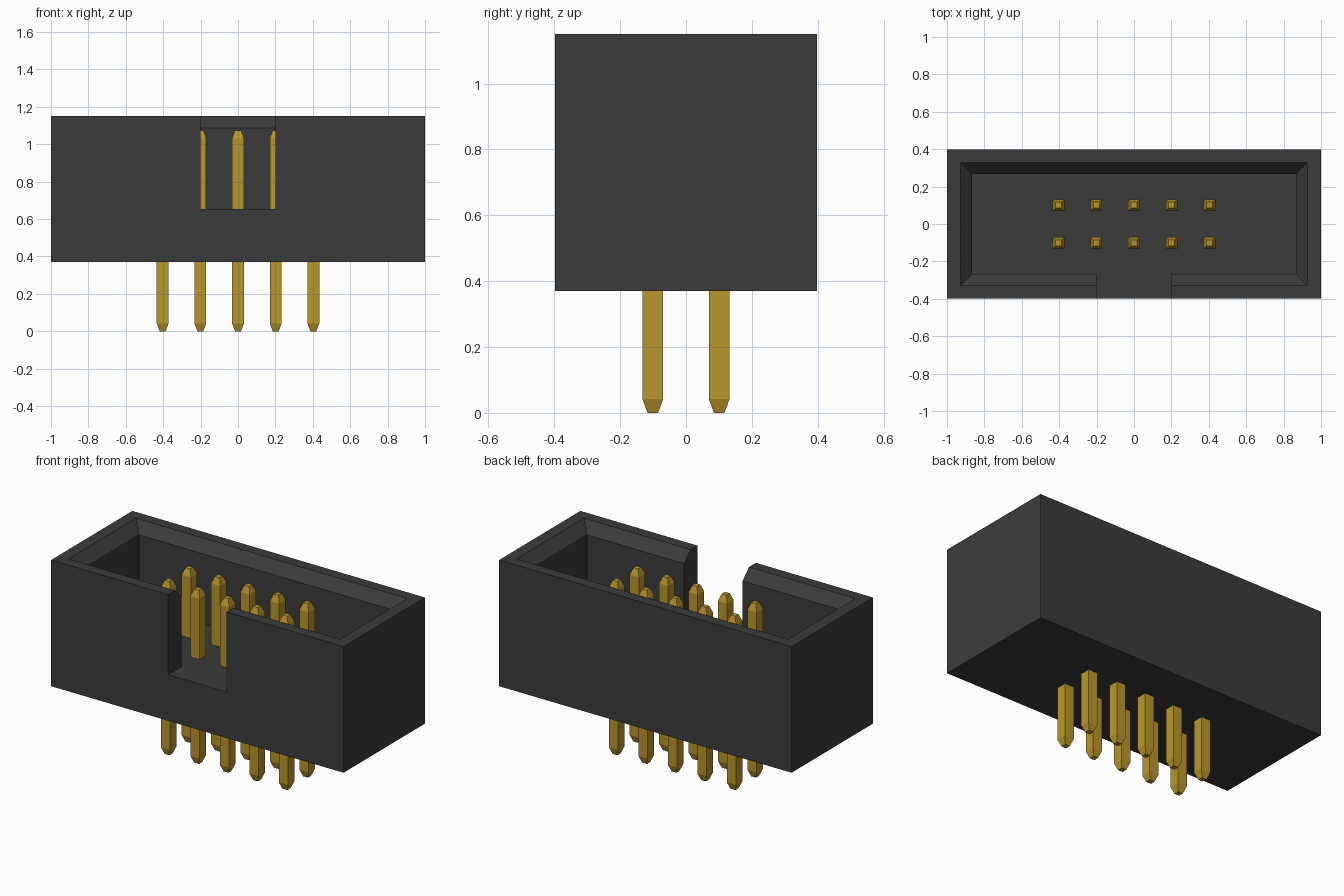
import bpy, bmesh

cube = bpy.data.objects.get("Cube")
if cube:
    bpy.data.objects.remove(cube, do_unlink=True)


def material(name, rgb, roughness, metallic=0.0):
    m = bpy.data.materials.new(name)
    m.use_nodes = True
    m.diffuse_color = (*rgb, 1)
    bsdf = next(n for n in m.node_tree.nodes if n.type == 'BSDF_PRINCIPLED')
    bsdf.inputs["Base Color"].default_value = (*rgb, 1)
    bsdf.inputs["Roughness"].default_value = roughness
    bsdf.inputs["Metallic"].default_value = metallic
    return m


black = material("black plastic", (0.044, 0.044, 0.044), 0.6)
gold = material("gold metal", (0.49, 0.305, 0.025), 0.4)


def loft(name, rings, mat, location=(0, 0, 0)):
    """Closed solid through stacked rectangles (half x, half y, z, y centre)."""
    bm = bmesh.new()
    loops = [[bm.verts.new((sx * hx, cy + sy * hy, z))
              for sx, sy in ((-1, -1), (1, -1), (1, 1), (-1, 1))]
             for hx, hy, z, cy in rings]
    bm.faces.new(loops[0][::-1])
    bm.faces.new(loops[-1])
    for a, b in zip(loops, loops[1:]):
        for i in range(4):
            j = (i + 1) % 4
            bm.faces.new((a[i], a[j], b[j], b[i]))
    bmesh.ops.recalc_face_normals(bm, faces=bm.faces)
    me = bpy.data.meshes.new(name)
    bm.to_mesh(me)
    bm.free()
    me.materials.append(mat)
    ob = bpy.data.objects.new(name, me)
    ob.location = location
    bpy.context.collection.objects.link(ob)
    return ob


BOTTOM, FLOOR, TOP = 0.37, 0.655, 1.15

# Shroud: solid block hollowed by a cavity with a chamfered mouth and a key slot
shroud = loft("shroud", [(1, 0.397, BOTTOM, 0), (1, 0.397, TOP, 0)], black)
cavity = loft("cavity_cutter", [(0.865, 0.267, FLOOR, 0), (0.865, 0.267, 1.088, 0),
                                (0.928, 0.33, TOP, 0), (0.928, 0.33, 1.3, 0)], black)
slot = loft("key_slot_cutter", [(0.2, 0.2, FLOOR, -0.4), (0.2, 0.2, 1.3, -0.4)], black)

# Join the slot to the cavity first so their floors merge into one plane
for target, cutter, op in ((cavity, slot, 'UNION'), (shroud, cavity, 'DIFFERENCE')):
    mod = target.modifiers.new("cut", 'BOOLEAN')
    mod.object, mod.operation, mod.solver = cutter, op, 'EXACT'
    bpy.context.view_layer.objects.active = target
    bpy.ops.object.modifier_apply(modifier=mod.name)
for cutter in (slot, cavity):
    bpy.data.objects.remove(cutter, do_unlink=True)

# Pins: two rows of five square posts with tapered ends, sharing one mesh
PITCH, W, TIP = 0.2015, 0.0315, 0.016
pin_rings = [(TIP, TIP, 0, 0), (W, W, 0.042, 0), (W, W, 1.032, 0), (TIP, TIP, 1.074, 0)]
pin_mesh = None
for row, y in (("front", -PITCH / 2), ("back", PITCH / 2)):
    for i in range(5):
        name, loc = f"{row}_pin_{i + 1}", ((i - 2) * PITCH, y, 0)
        if pin_mesh is None:
            pin_mesh = loft(name, pin_rings, gold, loc).data
        else:
            ob = bpy.data.objects.new(name, pin_mesh)
            ob.location = loc
            bpy.context.collection.objects.link(ob)
